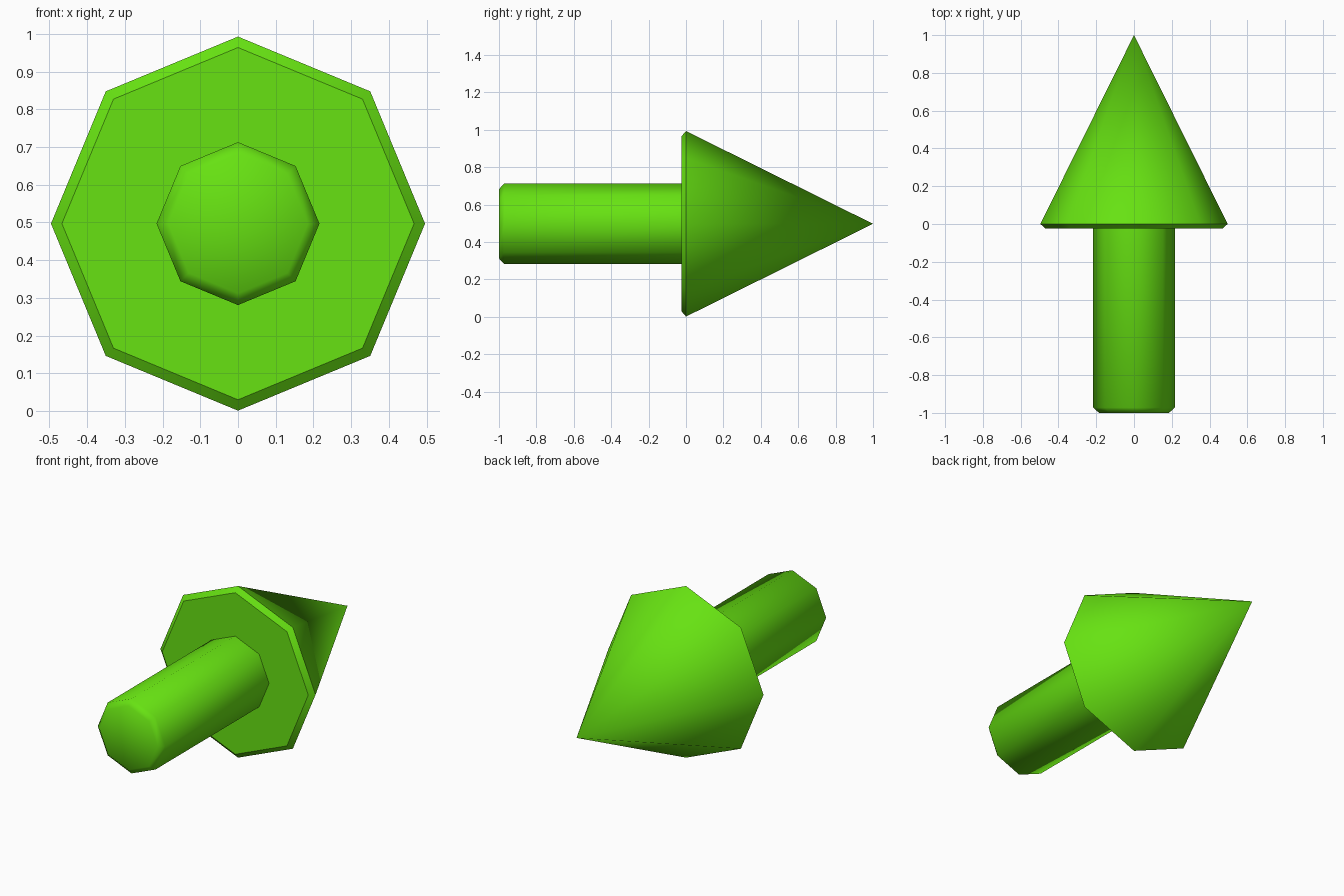
import bpy, bmesh, math

if "Cube" in bpy.data.objects:
    bpy.data.objects.remove(bpy.data.objects["Cube"])

SIDES = 8
CENTRE_Z = 0.497

green = bpy.data.materials.new("bright green")
green.diffuse_color = (0.135, 0.76, 0.006, 1)
green.use_nodes = True
green.node_tree.nodes["Principled BSDF"].inputs["Base Color"].default_value = green.diffuse_color


def lathe(name, profile, sharp_rings=()):
    """Octagonal revolve about the y axis; profile is (y, radius), radius 0 = point."""
    bm = bmesh.new()
    rings = []
    for y, r in profile:
        if r == 0:
            rings.append([bm.verts.new((0, y, CENTRE_Z))] * SIDES)
        else:
            rings.append([bm.verts.new((r * math.cos(i * math.tau / SIDES), y,
                                        CENTRE_Z + r * math.sin(i * math.tau / SIDES)))
                          for i in range(SIDES)])
    for a, b in zip(rings, rings[1:]):
        for i in range(SIDES):
            j = (i + 1) % SIDES
            bm.faces.new(list(dict.fromkeys((a[i], b[i], b[j], a[j]))))
    for f in bm.faces:
        f.smooth = True
    # Creases around selected rings
    for k in sharp_rings:
        for i in range(SIDES):
            bm.edges.get((rings[k][i], rings[k][(i + 1) % SIDES])).smooth = False
    me = bpy.data.meshes.new(name)
    bm.to_mesh(me)
    bm.free()
    me.materials.append(green)
    ob = bpy.data.objects.new(name, me)
    bpy.context.collection.objects.link(ob)
    return ob


# Shaft with softly bevelled rear end
lathe("shaft", [(-1, 0), (-1, 0.185), (-0.972, 0.216), (-0.025, 0.216)])

# Pointed head with a bevelled rim and flat back around the shaft
lathe("arrow_head", [(-0.025, 0.216), (-0.025, 0.467), (0, 0.496), (1, 0)],
      sharp_rings=(1, 2))
